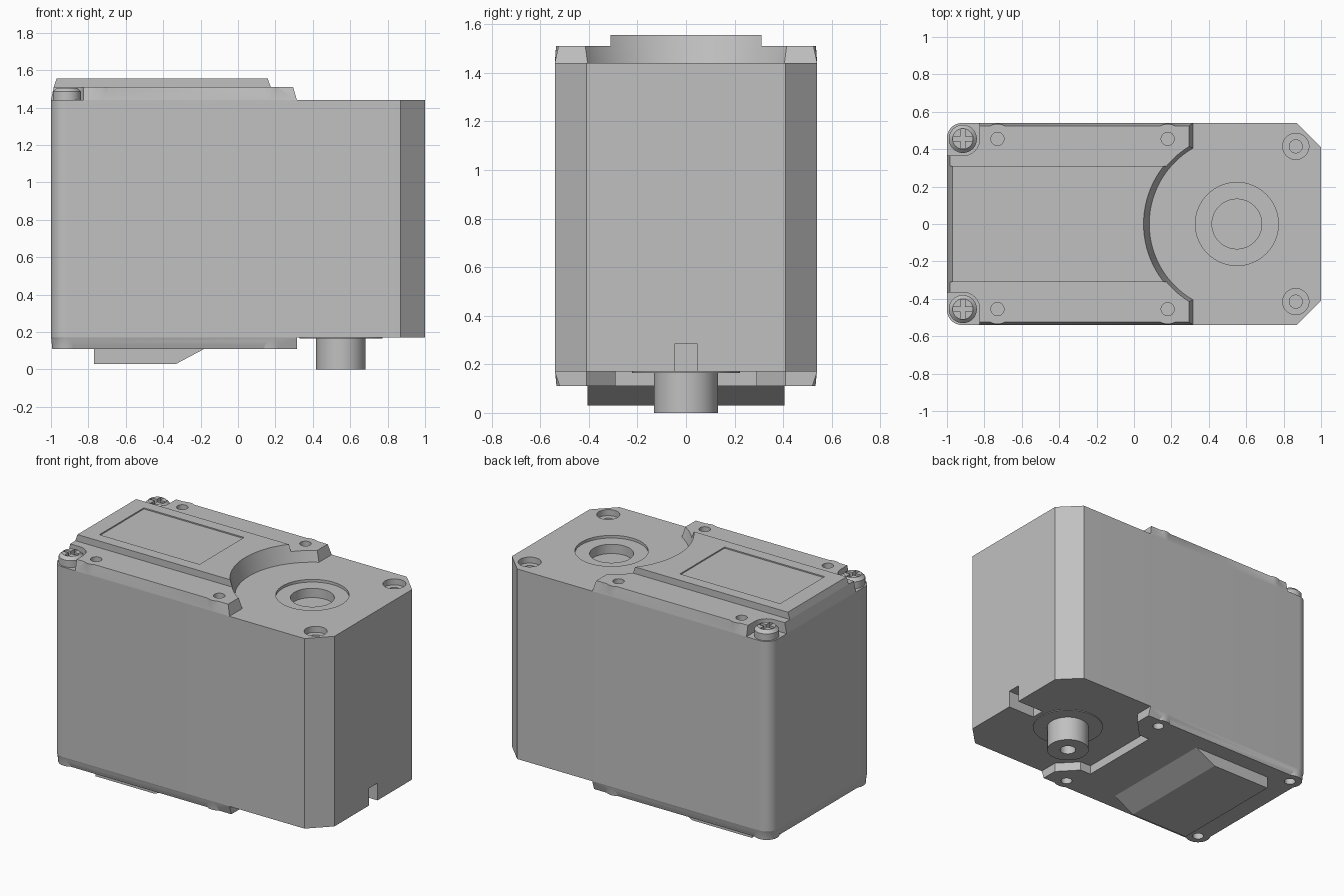
import bpy, bmesh, math

if "Cube" in bpy.data.objects:
    bpy.data.objects.remove(bpy.data.objects["Cube"])

grey = bpy.data.materials.new("casing_grey")
grey.diffuse_color = (0.53, 0.53, 0.53, 1)
grey.use_nodes = True
grey.node_tree.nodes["Principled BSDF"].inputs["Base Color"].default_value = grey.diffuse_color


def finish(name, bm):
    bmesh.ops.recalc_face_normals(bm, faces=bm.faces)
    me = bpy.data.meshes.new(name)
    bm.to_mesh(me)
    bm.free()
    me.materials.append(grey)
    ob = bpy.data.objects.new(name, me)
    bpy.context.collection.objects.link(ob)
    return ob


def prism(name, low, z0, high, z1):
    """Solid between two outlines with equal point counts."""
    bm = bmesh.new()
    a = [bm.verts.new((x, y, z0)) for x, y in low]
    b = [bm.verts.new((x, y, z1)) for x, y in high]
    bm.faces.new(a)
    bm.faces.new(b)
    for i in range(len(a)):
        j = (i + 1) % len(a)
        bm.faces.new((a[i], a[j], b[j], b[i]))
    return finish(name, bm)


def rect(x0, x1, y0, y1):
    return [(x0, y0), (x1, y0), (x1, y1), (x0, y1)]


def box(name, x0, x1, y0, y1, z0, z1):
    return prism(name, rect(x0, x1, y0, y1), z0, rect(x0, x1, y0, y1), z1)


def ring(x, y, r, n=40):
    return [(x + r * math.cos(2 * math.pi * i / n), y + r * math.sin(2 * math.pi * i / n))
            for i in range(n)]


def cone(name, x, y, r0, z0, r1, z1, n=40):
    return prism(name, ring(x, y, r0, n), z0, ring(x, y, r1, n), z1)


def combine(ob, others, op='DIFFERENCE'):
    """Apply booleans one by one and remove the helpers."""
    for c in others:
        c.hide_render = True
        m = ob.modifiers.new("cut", 'BOOLEAN')
        m.operation, m.solver, m.object = op, 'EXACT', c
        dg = bpy.context.evaluated_depsgraph_get()
        me = bpy.data.meshes.new_from_object(ob.evaluated_get(dg))
        ob.modifiers.clear()
        ob.data = me
        bpy.data.objects.remove(c)


def mirrored(f):
    return [f(s) for s in (-1, 1)]


SX, SY = -0.915, 0.455      # corner screw position
PX = 0.55                   # output shaft position


# Main case: chamfered front corners, rounded rear corners
def case_outline(inset=0.0):
    half = [(1, 0.41), (0.87, 0.54 - inset)]
    r = 0.08
    for i in range(9):
        a = math.pi / 2 * (1 + i / 8)
        half.append((-1 + inset + r + r * math.cos(a), 0.54 - inset - r + r * math.sin(a)))
    return half + [(x, -y) for x, y in reversed(half)]


case = prism("case", case_outline(), 0.17, case_outline(), 1.44)
combine(case, [cone("c", PX, 0, 0.222, 1.422, 0.222, 1.5, 64),
               cone("c", PX, 0, 0.133, 1.36, 0.133, 1.5, 48),
               box("c", 0.80, 1.1, -0.045, 0.045, 0.1, 0.285)])
for s in (-1, 1):
    combine(case, [cone("c", 0.865, s * 0.415, 0.07, 1.40, 0.07, 1.5),
                   cone("c", 0.865, s * 0.415, 0.035, 1.34, 0.035, 1.5, 24)])


# Upper cover with sloped sides, bosses, screw pockets and a round clearance
def clearance():
    return cone("c", PX, 0, 0.463, 1.42, 0.503, 1.57, 96)


top = prism("top_cover", rect(-1, 0.315, -0.54, 0.54), 1.44,
            rect(-0.985, 0.295, -0.525, 0.525), 1.51)
for x in (-0.73, 0.18):
    combine(top, mirrored(lambda s: cone("b", x, s * SY, 0.085, 1.44, 0.08, 1.51)), 'UNION')
combine(top, [clearance()])
for x in (-0.73, 0.18):
    combine(top, mirrored(lambda s: cone("c", x, s * SY, 0.035, 1.45, 0.035, 1.6, 24)))
for s in (-1, 1):
    combine(top, [cone("c", SX, s * SY, 0.09, 1.4, 0.09, 1.6),
                  box("c", -1.1, SX, min(s * .365, s * .6), max(s * .365, s * .6), 1.39, 1.61),
                  box("c", -1.1, SX + 0.09, min(s * SY, s * .62), max(s * SY, s * .62), 1.38, 1.62)])

# Raised centre panel with shallow label recess
panel = prism("raised_panel", rect(-0.985, 0.3, -0.31, 0.31), 1.51,
              rect(-0.97, 0.3, -0.31, 0.31), 1.555)
combine(panel, [clearance(), box("c", -0.86, -0.12, -0.235, 0.235, 1.547, 1.6)])

# Cross-head corner screws
screws = []
for s in (-1, 1):
    y = s * SY
    head = cone("corner_screw", SX, y, 0.075, 1.44, 0.075, 1.485)
    dome = cone("d", SX, y, 0.075, 1.485, 0.055, 1.505)
    combine(head, [dome], 'UNION')
    combine(head, [box("c", SX - .052, SX + .052, y - .012, y + .012, 1.465, 1.6),
                   box("c", SX - .012, SX + .012, y - .052, y + .052, 1.464, 1.61)])
    screws.append(head)


# Lower cover with two lugs reaching beside the shaft
def lower_outline(i):
    half = [(0.12, 0.29), (0.20, 0.29), (0.315, 0.41), (0.315, 0.54 - i)]
    r = 0.08
    for k in range(9):
        a = math.pi / 2 * (1 + k / 8)
        half.append((-1 + i + r + r * math.cos(a), 0.54 - i - r + r * math.sin(a)))
    return half + [(x, -y) for x, y in reversed(half)]


bottom = prism("bottom_cover", lower_outline(0.02), 0.11, lower_outline(0), 0.17)
for x in (SX, 0.18):
    combine(bottom, mirrored(lambda s: cone("b", x, s * SY, 0.078, 0.11, 0.084, 0.17)), 'UNION')
    combine(bottom, mirrored(lambda s: cone("c", x, s * SY, 0.035, 0.05, 0.035, 0.16, 24)))

# Underside motor bulge with a ramp towards the shaft
bulge = prism("motor_bulge", rect(-0.77, -0.33, -0.405, 0.405), 0.03,
              rect(-0.77, -0.18, -0.405, 0.405), 0.11)

# Output shaft with bore and thin collar
collar = cone("shaft_collar", PX, 0, 0.222, 0.165, 0.222, 0.17, 64)
shaft = cone("output_shaft", PX, 0, 0.132, 0, 0.132, 0.17, 48)
combine(shaft, [cone("c", PX, 0, 0.05, -0.1, 0.05, 0.12, 32)])

# Smooth round walls, keep edges crisp
for ob in [case, top, panel, bottom, bulge, collar, shaft] + screws:
    bpy.ops.object.select_all(action='DESELECT')
    ob.select_set(True)
    bpy.context.view_layer.objects.active = ob
    bpy.ops.object.shade_smooth_by_angle(angle=math.radians(25))
